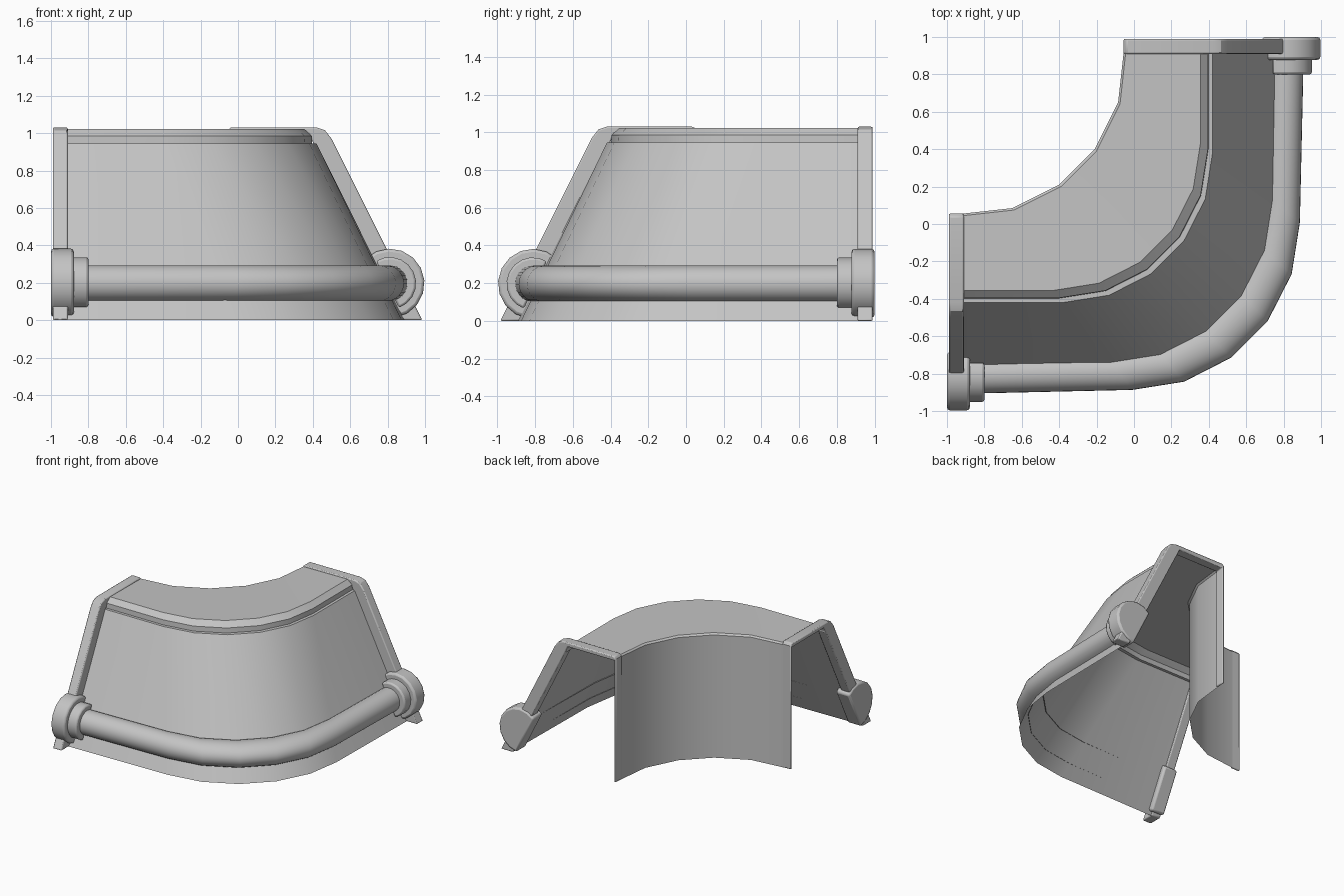
import bpy, bmesh, math

cube = bpy.data.objects.get("Cube")
if cube:
    bpy.data.objects.remove(cube, do_unlink=True)

grey = bpy.data.materials.new("plain grey")
grey.use_nodes = True
grey.diffuse_color = (0.55, 0.55, 0.55, 1)
grey.node_tree.nodes["Principled BSDF"].inputs["Base Color"].default_value = (0.55, 0.55, 0.55, 1)

SEGMENTS = 5
END = 0.98


def finish(name, bm, bevel=0):
    mesh = bpy.data.meshes.new(name)
    bm.to_mesh(mesh)
    bm.free()
    mesh.materials.append(grey)
    obj = bpy.data.objects.new(name, mesh)
    bpy.context.collection.objects.link(obj)
    bpy.ops.object.select_all(action='DESELECT')
    obj.select_set(True)
    bpy.context.view_layer.objects.active = obj
    if bevel:
        mod = obj.modifiers.new("edge", 'BEVEL')
        mod.width = bevel
        mod.segments = 2
        mod.angle_limit = math.radians(40)
    bpy.ops.object.shade_smooth_by_angle(angle=math.radians(32))
    return obj


def corner_path(e, pull=0):
    """Quarter-turn path whose straight ends lie at offset e."""
    c = 0.70 - 0.76 * e
    r = c + e - pull
    pts = [(-END, -e)]
    for i in range(SEGMENTS + 1):
        a = math.radians(-90 + 90 * i / SEGMENTS)
        pts.append((-c + r * math.cos(a), c + r * math.sin(a)))
    return pts + [(e, END)]


def inner_path(inset):
    """Tighter inside turn, mirrored about the diagonal."""
    half = [(-END, 0.05), (-0.92, 0.055), (-0.65, 0.085), (-0.4, 0.21)]
    pts = half + [(-y, -x) for x, y in reversed(half)]
    return [(x + inset, y - inset) for x, y in pts]


def sweep(name, rows):
    """Loft paths, each paired with its height."""
    bm = bmesh.new()
    grid = [[bm.verts.new((x, y, z)) for x, y in path] for path, z in rows]
    for a, b in zip(grid, grid[1:]):
        for j in range(len(a) - 1):
            bm.faces.new((a[j], b[j], b[j + 1], a[j + 1]))
    return finish(name, bm)


def end_prism(name, section, start, stop, bevel):
    """Extrude a closed section at both ends of the corner."""
    for side in ("right", "left"):
        bm = bmesh.new()
        rings = []
        for t in (start, stop):
            rings.append([bm.verts.new((t, -e, z) if side == "right" else (e, -t, z))
                          for e, z in section])
        n = len(section)
        bm.faces.new(rings[0])
        bm.faces.new(rings[1][::-1])
        for i in range(n):
            k = (i + 1) % n
            bm.faces.new((rings[0][i], rings[1][i], rings[1][k], rings[0][k]))
        bmesh.ops.recalc_face_normals(bm, faces=bm.faces)
        finish(side + "_" + name, bm, bevel)


def arc(radius, first, last, count):
    """Points round the pipe centre, in section coordinates."""
    out = []
    for i in range(count + 1):
        a = math.radians(first + (last - first) * i / count)
        out.append((0.812 + radius * math.cos(a), 0.197 + radius * math.sin(a)))
    return out


# Hollow wall: inner face, roof, stepped rim and sloping outer face
sweep("curved_wall", [
    (inner_path(0), 0), (inner_path(0), 1.005), (inner_path(0.01), 1.018),
    (corner_path(0.355), 1.022), (corner_path(0.395), 0.985),
    (corner_path(0.397), 0.945), (corner_path(0.42), 0.945),
    (corner_path(0.89, 0.015), 0)])

# Half-embedded pipe along the foot of the slope
sweep("pipe", [(corner_path(e, 0.022), z) for e, z in arc(0.097, 125, -72, 14)])

# End frames standing proud of the slope
end_prism("end_frame", [
    (-0.056, 0), (-0.056, 1.01), (-0.04, 1.03), (0.42, 1.03), (0.465, 1.015),
    (0.50, 0.97), (0.985, 0), (0.875, 0), (0.405, 0.94), (0.38, 0.995),
    (-0.04, 0.995), (-0.04, 0)], -0.99, -0.91, 0.008)

# Stepped collars at the pipe ends, cut flat along the slope
end_prism("large_collar", arc(0.185, 135, -82, 10), -1, -0.878, 0.015)
end_prism("small_collar", arc(0.14, 122, -70, 10), -0.89, -0.80, 0.012)
